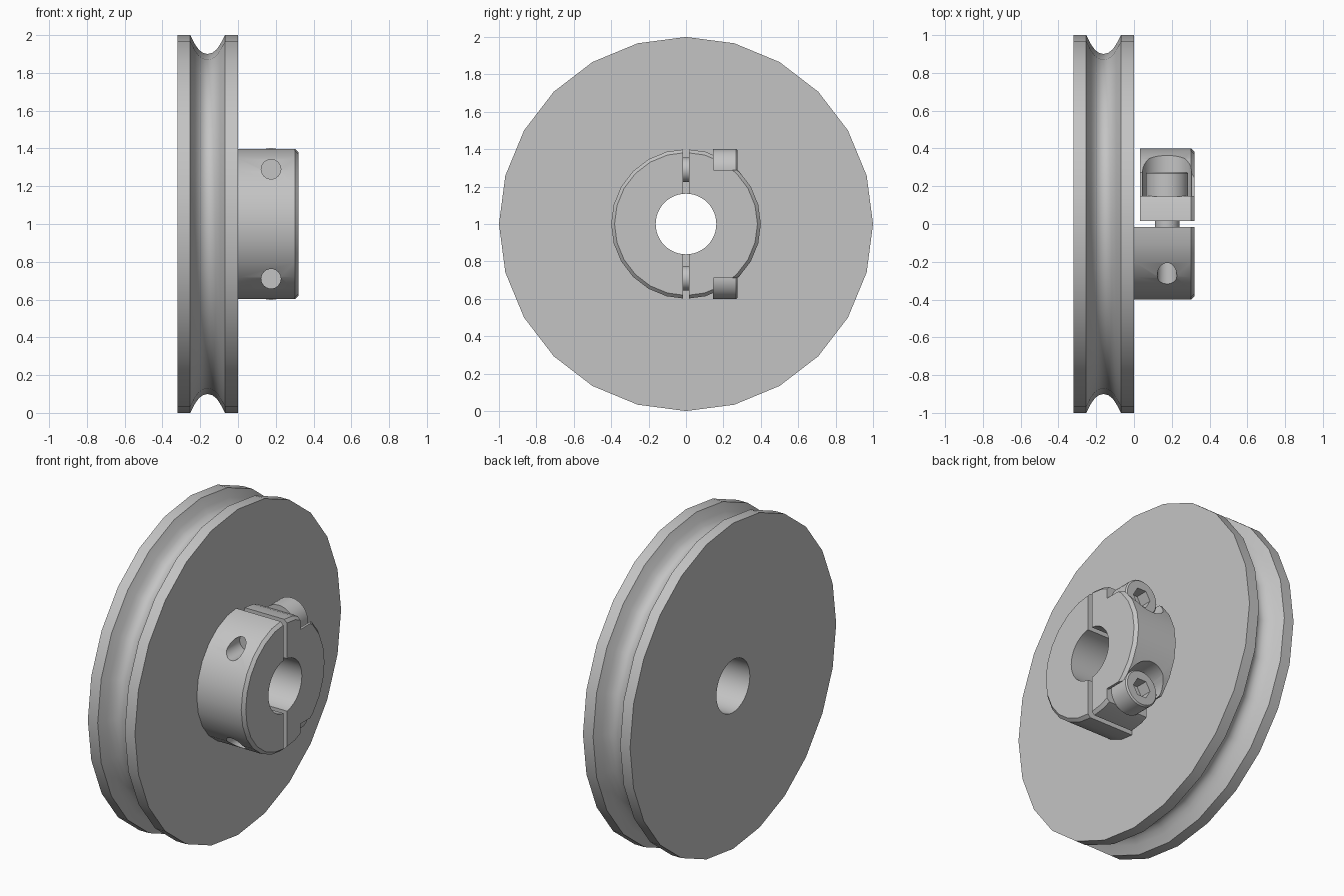
import bpy
import bmesh
import math
from mathutils import Vector, Matrix

if "Cube" in bpy.data.objects:
    bpy.data.objects.remove(bpy.data.objects["Cube"])

metal = bpy.data.materials.new("grey metal")
metal.use_nodes = True
GREY = (0.55, 0.55, 0.55, 1)
metal.diffuse_color = GREY
metal.node_tree.nodes["Principled BSDF"].inputs["Base Color"].default_value = GREY

CENTRE_Z = 1.0
SCREW_X, SCREW_Z = 0.175, 0.29
HUB_R, BORE_R, HALF_SLIT = 0.4, 0.162, 0.017


def add(name, bm):
    bmesh.ops.recalc_face_normals(bm, faces=bm.faces)
    mesh = bpy.data.meshes.new(name)
    bm.to_mesh(mesh)
    bm.free()
    obj = bpy.data.objects.new(name, mesh)
    bpy.context.collection.objects.link(obj)
    mesh.materials.append(metal)
    return obj


def turned(name, profile, sides, axis, origin):
    """Solid of revolution; profile lists (distance along axis, radius)."""
    bm = bmesh.new()
    rings = []
    for d, r in profile:
        angles = [2 * math.pi * i / sides for i in range(sides)]
        rings.append([bm.verts.new((r * math.cos(a), r * math.sin(a), d)) for a in angles])
    for low, high in zip(rings, rings[1:]):
        for i in range(sides):
            j = (i + 1) % sides
            bm.faces.new((low[i], low[j], high[j], high[i]))
    bm.faces.new(rings[0])
    bm.faces.new(rings[-1])
    turn = Vector(axis).to_track_quat("Z", "Y").to_matrix().to_4x4()
    bm.transform(Matrix.Translation(origin) @ turn)
    return add(name, bm)


def block(name, low, high):
    bm = bmesh.new()
    bmesh.ops.create_cube(bm, size=1)
    for v in bm.verts:
        v.co = [lo if c < 0 else hi for c, lo, hi in zip(v.co, low, high)]
    return add(name, bm)


def cut(obj, cutter):
    mod = obj.modifiers.new("cut", "BOOLEAN")
    mod.operation = "DIFFERENCE"
    mod.solver = "EXACT"
    mod.object = cutter
    bpy.context.view_layer.objects.active = obj
    bpy.ops.object.modifier_apply(modifier=mod.name)
    bpy.data.objects.remove(cutter)


def smooth(obj):
    bpy.ops.object.select_all(action="DESELECT")
    obj.select_set(True)
    bpy.context.view_layer.objects.active = obj
    bpy.ops.object.shade_smooth_by_angle(angle=math.radians(30))


AXIS_X, AXIS_Y = (1, 0, 0), (0, 1, 0)
CENTRE = (0, 0, CENTRE_Z)


def cut_bore(obj):
    cut(obj, turned("bore_cutter", [(-1, BORE_R), (1, BORE_R)], 48, AXIS_X, CENTRE))


# Grooved wheel: flat rims, sloping flanks and a rounded groove bottom
half_groove = [(0.092, 1.0), (0.066, 0.95), (0.046, 0.922), (0.024, 0.906)]
profile = [(-0.32, 1.0)]
profile += [(-0.161 - d, r) for d, r in half_groove] + [(-0.161, 0.9)]
profile += [(-0.161 + d, r) for d, r in reversed(half_groove)] + [(0, 1.0)]
wheel = turned("grooved_wheel", profile, 24, AXIS_X, CENTRE)
cut_bore(wheel)
smooth(wheel)


def hub_blank(name, start):
    return turned(name, [(start, HUB_R), (0.302, HUB_R), (0.32, HUB_R - 0.018)],
                  24, AXIS_X, CENTRE)


# Fixed half of the split hub, with the two screw holes
fixed = hub_blank("fixed_hub_half", 0)
cut(fixed, block("half_cutter", (-1, -HALF_SLIT, 0), (1, 1, 2)))
cut_bore(fixed)
for side in (1, -1):
    at = (SCREW_X, 0, CENTRE_Z + side * SCREW_Z)
    cut(fixed, turned("hole_cutter", [(-0.6, 0.052), (-0.16, 0.052)], 24, AXIS_Y, at))
smooth(fixed)

# Loose clamp half, clear of the wheel, with a ledge and cradle for each screw head
clamp = hub_blank("clamp_hub_half", 0.032)
cut(clamp, block("half_cutter", (-1, -1, 0), (1, HALF_SLIT, 2)))
cut_bore(clamp)
for side in (1, -1):
    z = CENTRE_Z + side * SCREW_Z
    far = CENTRE_Z + side * 0.6
    cut(clamp, block("ledge_cutter", (-1, 0.147, min(z, far)), (1, 1, max(z, far))))
    cut(clamp, turned("cradle_cutter", [(0.147, 0.13), (0.7, 0.13)], 32, AXIS_Y,
                      (SCREW_X, 0, z)))
smooth(clamp)

# Cap screws with hexagonal sockets
for side, label in ((1, "upper"), (-1, "lower")):
    at = (SCREW_X, 0, CENTRE_Z + side * SCREW_Z)
    screw = turned(label + "_clamp_screw",
                   [(-0.14, 0.065), (0.145, 0.065), (0.145, 0.112), (0.268, 0.112),
                    (0.276, 0.104)], 32, AXIS_Y, at)
    cut(screw, turned("socket_cutter", [(0.2, 0.06), (0.5, 0.06)], 6, AXIS_Y, at))
    smooth(screw)
